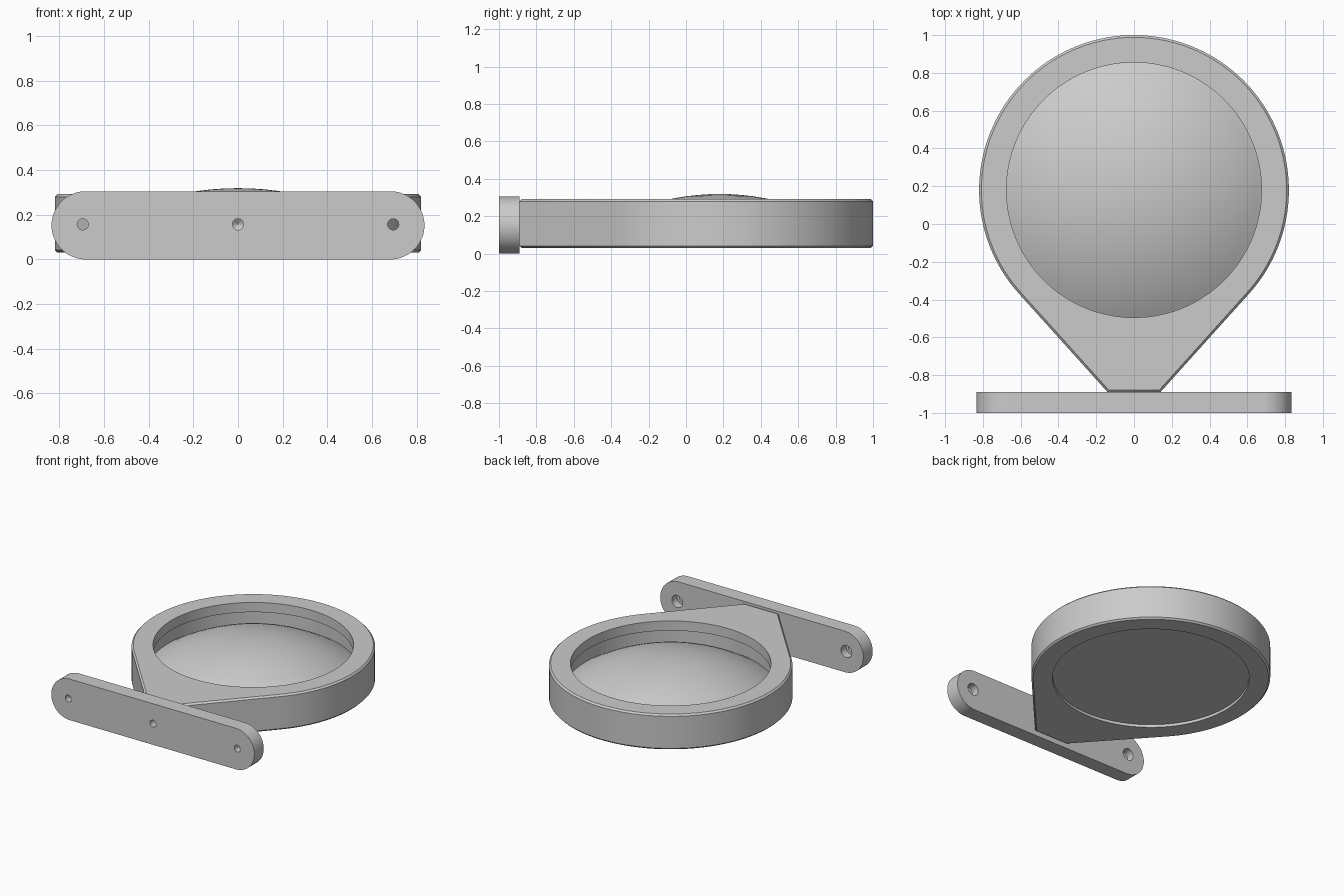
import bpy, bmesh, math

if "Cube" in bpy.data.objects:
    bpy.data.objects.remove(bpy.data.objects["Cube"])

grey = bpy.data.materials.new("grey plastic")
grey.diffuse_color = (0.6, 0.6, 0.6, 1)
grey.use_nodes = True
grey.node_tree.nodes["Principled BSDF"].inputs["Base Color"].default_value = grey.diffuse_color
CY, R = 0.18, 0.82          # ring centre and outer radius


def finish(name, bm):
    bmesh.ops.recalc_face_normals(bm, faces=bm.faces)
    me = bpy.data.meshes.new(name)
    bm.to_mesh(me)
    bm.free()
    ob = bpy.data.objects.new(name, me)
    bpy.context.collection.objects.link(ob)
    me.materials.append(grey)
    return ob


def prism(name, pts, offset):
    """Extrude a closed outline of 3D points along an offset."""
    bm = bmesh.new()
    face = bm.faces.new([bm.verts.new(p) for p in pts])
    new = bmesh.ops.extrude_face_region(bm, geom=[face])["geom"]
    bmesh.ops.translate(bm, vec=offset, verts=[v for v in new if isinstance(v, bmesh.types.BMVert)])
    return finish(name, bm)


def lathe(name, profile, place, steps):
    """Revolve (radius, height) points; place maps local coordinates to the model."""
    bm = bmesh.new()
    rings = []
    for r, h in profile:
        if r == 0:
            rings.append([bm.verts.new(place(0, 0, h))] * steps)
        else:
            rings.append([bm.verts.new(place(r * math.cos(2 * math.pi * i / steps),
                                             r * math.sin(2 * math.pi * i / steps), h))
                          for i in range(steps)])
    for a, b in zip(rings, rings[1:]):
        for i in range(steps):
            j = (i + 1) % steps
            bm.faces.new(list(dict.fromkeys((a[i], a[j], b[j], b[i]))))
    return finish(name, bm)


def upright(x, y, h):
    return (x, CY + y, h)


def cut(ob, cutter):
    cutter.hide_render = True
    cutter.hide_viewport = True
    m = ob.modifiers.new("cut", "BOOLEAN")
    m.operation, m.solver, m.object = "DIFFERENCE", "EXACT", cutter


def smooth(ob):
    bpy.ops.object.select_all(action="DESELECT")
    ob.select_set(True)
    bpy.context.view_layer.objects.active = ob
    bpy.ops.object.shade_smooth_by_angle(angle=math.radians(25))


# Teardrop housing: round body with straight tangents to a narrow foot
a0 = math.radians(-42)
a1 = math.pi - a0
N = 120
outline = [(-0.14, -0.89, 0.03), (0.14, -0.89, 0.03)]
for i in range(N + 1):
    t = a0 + (a1 - a0) * i / N
    outline.append((R * math.cos(t), CY + R * math.sin(t), 0.03))
housing = prism("housing", outline, (0, 0, 0.262))
bev = housing.modifiers.new("edge chamfer", "BEVEL")
bev.width, bev.segments = 0.012, 1
bev.limit_method, bev.angle_limit = "ANGLE", math.radians(60)

# Round opening with an inner seat for the lens
cut(housing, lathe("opening_cutter",
                   [(0, -0.1), (0.675, -0.1), (0.675, 0.09), (0.705, 0.09), (0.705, 0.22),
                    (0.675, 0.22), (0.675, 0.4), (0, 0.4)], upright, 128))

# Domed lens with a flat underside
RS, TOP = 1.3, 0.319
dome = [(0, 0.05), (0.674, 0.05), (0.674, 0.091), (0.704, 0.091)]
for i in range(12, -1, -1):
    r = 0.704 * i / 12
    dome.append((r, TOP - RS + math.sqrt(RS * RS - r * r)))
lens = lathe("lens", dome, upright, 128)

# Mounting plate with fully rounded ends
H = 0.1525
plate_pts = []
for sx, start in ((1, -90), (-1, 90)):
    for i in range(33):
        t = math.radians(start + 180 * i / 32)
        plate_pts.append((sx * 0.6825 + H * math.cos(t), -1, H + H * math.sin(t)))
plate = prism("mounting_plate", plate_pts, (0, 0.11, 0))

# Screw holes: counterbored at the ends, a blind hole into the housing in the middle
for side in (-1, 1):
    cut(plate, lathe("end_hole_cutter",
                     [(0, -1.1), (0.025, -1.1), (0.025, -0.95), (0.045, -0.95), (0.045, -0.8), (0, -0.8)],
                     lambda x, y, h, s=side: (s * 0.695 + x, h, 0.157 + y), 32))
middle = lathe("middle_hole_cutter", [(0, -1.1), (0.025, -1.1), (0.025, -0.75), (0, -0.73)],
               lambda x, y, h: (x, h, 0.157 + y), 32)
cut(plate, middle)
cut(housing, middle)

for part in (housing, lens, plate):
    smooth(part)
